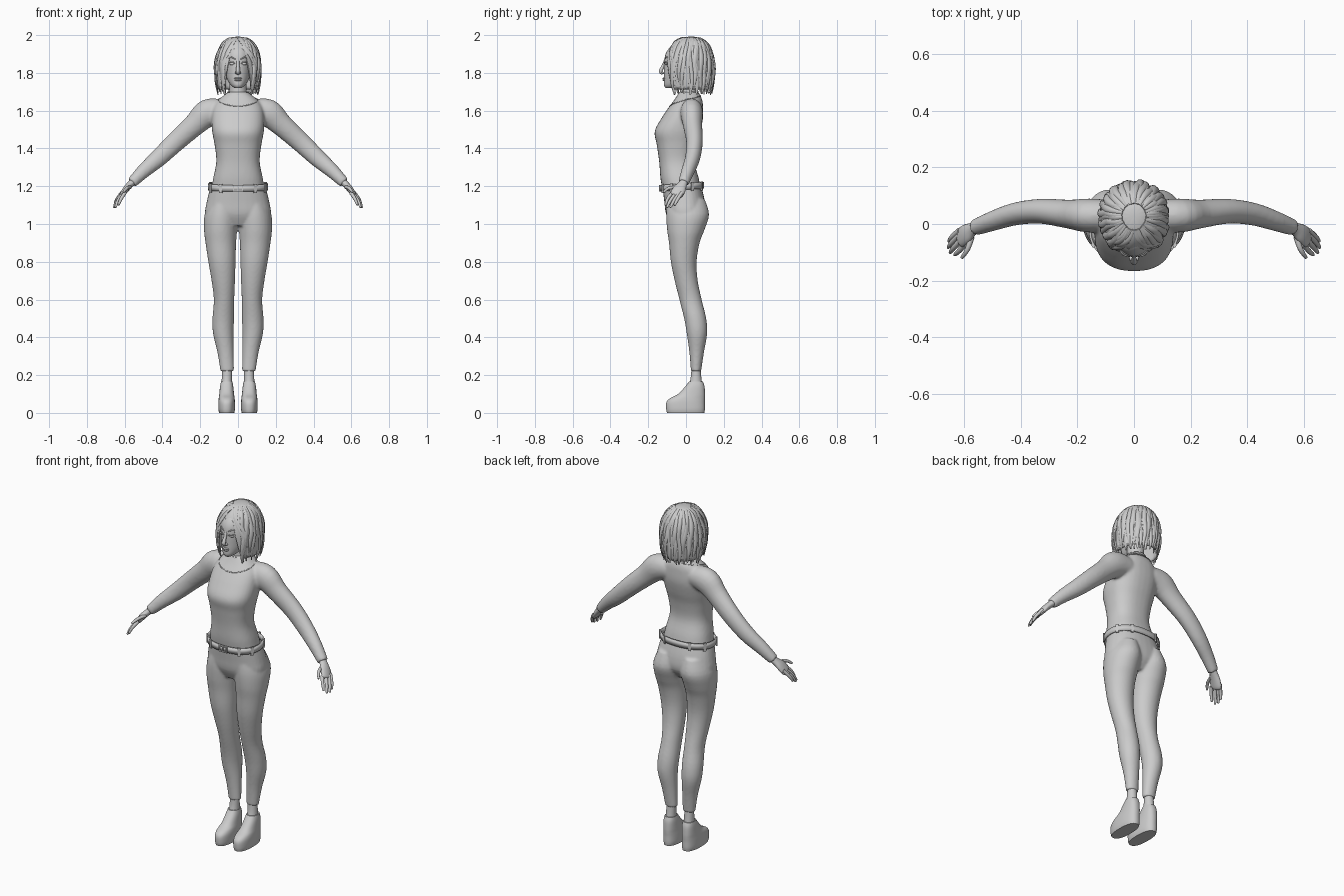
import bpy, bmesh, math, random
from mathutils import Vector, Matrix

random.seed(4)
if "Cube" in bpy.data.objects:
    bpy.data.objects.remove(bpy.data.objects["Cube"])

clay = bpy.data.materials.new("clay_grey")
clay.use_nodes = True
GREY = (0.6, 0.6, 0.6, 1)
clay.diffuse_color = GREY
clay.node_tree.nodes["Principled BSDF"].inputs["Base Color"].default_value = GREY


def finish(bm, name, angle=50):
    """Turn a bmesh into a smooth shaded object."""
    bmesh.ops.recalc_face_normals(bm, faces=bm.faces)
    mesh = bpy.data.meshes.new(name)
    bm.to_mesh(mesh)
    bm.free()
    obj = bpy.data.objects.new(name, mesh)
    bpy.context.scene.collection.objects.link(obj)
    mesh.materials.append(clay)
    bpy.ops.object.select_all(action='DESELECT')
    obj.select_set(True)
    bpy.context.view_layer.objects.active = obj
    bpy.ops.object.shade_smooth_by_angle(angle=math.radians(angle))
    return obj


def fuse(obj, voxel, repeat):
    """Blend overlapping volumes into one skin."""
    mod = obj.modifiers.new("fuse", 'REMESH')
    mod.mode, mod.voxel_size, mod.use_smooth_shade = 'VOXEL', voxel, True
    mod = obj.modifiers.new("soften", 'SMOOTH')
    mod.factor, mod.iterations = 0.5, repeat


def spline(points, steps):
    """Catmull-Rom interpolation of equal-length tuples."""
    pts = [Vector(p) for p in points]
    pts = [pts[0]] + pts + [pts[-1]]
    out = []
    for a, b, c, d in zip(pts, pts[1:], pts[2:], pts[3:]):
        for i in range(steps):
            t = i / steps
            out.append(0.5 * (2 * b + (c - a) * t + (2 * a - 5 * b + 4 * c - d) * t ** 2
                              + (3 * b - a - 3 * c + d) * t ** 3))
    return out + [pts[-1]]


def oval(angle, power):
    c, s = math.cos(angle), math.sin(angle)
    return (math.copysign(abs(c) ** (2 / power), c), math.copysign(abs(s) ** (2 / power), s))


def skin(bm, rings):
    """Bridge rings of points and cap both ends."""
    loops = [[bm.verts.new(p) for p in ring] for ring in rings]
    n = len(loops[0])
    for lo, hi in zip(loops, loops[1:]):
        for i in range(n):
            bm.faces.new((lo[i], lo[(i + 1) % n], hi[(i + 1) % n], hi[i]))
    bm.faces.new(loops[0])
    bm.faces.new(loops[-1])


def column(bm, sections, power=2.0, steps=4, sides=32):
    """Upright loft; sections are (z, half width, front y, back y, centre x)."""
    rings = []
    for z, w, front, back, x in spline(sections, steps):
        ring = []
        for i in range(sides):
            c, s = oval(math.tau * i / sides, power)
            ring.append((x + c * w, (front + back) / 2 + s * (back - front) / 2, z))
        rings.append(ring)
    skin(bm, rings)


def limb(bm, sections, ref=(0, 1, 0), steps=4, sides=16):
    """Tube along a path; sections are (x, y, z, radius across, radius along ref)."""
    path = spline(sections, steps)
    centres = [Vector(p[:3]) for p in path]
    rings = []
    for i, p in enumerate(path):
        t = (centres[min(i + 1, len(path) - 1)] - centres[max(i - 1, 0)]).normalized()
        u = Vector(ref)
        u = (u - t * u.dot(t)).normalized()
        v = t.cross(u)
        rings.append([centres[i] + v * p[3] * math.cos(math.tau * k / sides)
                      + u * p[4] * math.sin(math.tau * k / sides) for k in range(sides)])
    skin(bm, rings)


def mirrored(sections, side):
    return [(side * s[0], *s[1:]) for s in sections]


def blob(bm, loc, size):
    bmesh.ops.create_uvsphere(bm, u_segments=16, v_segments=10, radius=1,
                              matrix=Matrix.Translation(loc) @ Matrix.Diagonal((*size, 1)))


def box(bm, loc, size, turn=0):
    bmesh.ops.create_cube(bm, size=1, matrix=Matrix.Translation(loc)
                          @ Matrix.Rotation(turn, 4, 'Z') @ Matrix.Diagonal((*size, 1)))


def band(name, y, rx, ry, z, height, tilt, thick, power=2.0, wrap=None):
    """Thin strip around the body, rising by tilt toward the back."""
    bm = bmesh.new()
    rows = []
    for h in (-height / 2, height / 2):
        row = []
        for i in range(72):
            c, s = oval(math.tau * i / 72, power)
            row.append(bm.verts.new((c * rx, y + s * ry, z + h + tilt * s)))
        rows.append(row)
    for i in range(72):
        j = (i + 1) % 72
        bm.faces.new((rows[0][i], rows[0][j], rows[1][j], rows[1][i]))
    obj = finish(bm, name)
    if wrap:
        mod = obj.modifiers.new("wrap", 'SHRINKWRAP')
        mod.target, mod.offset = wrap, 0.001
    mod = obj.modifiers.new("thickness", 'SOLIDIFY')
    mod.thickness, mod.offset = thick, 1
    return obj


# Long sleeved top: torso and both arms
TORSO = [(1.17, .142, -.122, .08, 0), (1.24, .132, -.135, .068, 0), (1.33, .115, -.142, .045, 0),
         (1.42, .124, -.155, .055, 0), (1.49, .137, -.166, .075, 0), (1.56, .14, -.13, .09, 0),
         (1.62, .13, -.09, .09, 0), (1.66, .1, -.06, .085, 0), (1.7, .05, -.035, .065, 0)]
ARM = [(.08, .03, 1.6, .06, .055), (.16, .03, 1.587, .074, .06), (.23, .035, 1.525, .06, .051),
       (.33, .045, 1.435, .053, .044), (.42, .035, 1.35, .047, .04), (.5, .01, 1.28, .038, .035),
       (.562, -.013, 1.218, .029, .029)]
bm = bmesh.new()
column(bm, TORSO, 2.4)
for side in (1, -1):
    limb(bm, mirrored(ARM, side), sides=24)
top = finish(bm, "top")
fuse(top, .008, 5)

# Trousers: hips and both legs
HIPS = [(1.2, .145, -.125, .08, 0), (1.12, .165, -.115, .1, 0), (1.05, .174, -.105, .1, 0),
        (.99, .14, -.075, .06, 0)]
LEG = [(1.13, .065, -.1, .1, .08), (1.05, .09, -.105, .122, .087), (.97, .088, -.1, .098, .092),
       (.9, .081, -.09, .072, .091), (.8, .072, -.08, .056, .085), (.7, .062, -.06, .062, .078),
       (.6, .054, -.035, .083, .074), (.5, .057, -.01, .107, .078), (.42, .054, .004, .112, .078),
       (.32, .043, .018, .095, .066), (.22, .036, .026, .08, .057)]
bm = bmesh.new()
column(bm, HIPS, 2.3)
for side in (1, -1):
    column(bm, [(*s[:4], side * s[4]) for s in LEG])
fuse(finish(bm, "trousers"), .007, 4)

# Belt with loops and a buckle, plus collar and choker
band("belt", -.021, .151, .109, 1.197, .034, .008, .008, 2.3)
bm = bmesh.new()
for deg in (25, 62, 118, 155, 205, 238, 302, 335):
    c, s = oval(math.radians(deg), 2.3)
    box(bm, (c * .159, -.021 + s * .117, 1.195 + s * .008), (.007, .016, .048),
        math.atan2(s / .117, c / .159))
finish(bm, "belt_loops", 30)
bm = bmesh.new()
for z in (1.174, 1.204):
    box(bm, (0, -.139, z), (.054, .01, .006))
for x in (-.024, .024, 0):
    box(bm, (x, -.139, 1.189), (.006, .01, .03))
finish(bm, "buckle", 30)
band("neckline", 0, .1, .085, 1.652, .006, .03, .003, wrap=top)
band("choker", .012, .053, .051, 1.692, .014, .006, .004)

# Hands
FINGERS = [((.598, -.072, 1.165), (.618, -.096, 1.135), (.632, -.108, 1.103)),
           ((.61, -.056, 1.16), (.636, -.084, 1.122), (.648, -.1, 1.09)),
           ((.616, -.038, 1.16), (.643, -.066, 1.12), (.655, -.082, 1.09)),
           ((.616, -.022, 1.165), (.642, -.046, 1.128), (.653, -.06, 1.1)),
           ((.572, -.045, 1.195), (.588, -.09, 1.19), (.606, -.117, 1.17))]
PALM = [(.545, -.006, 1.236, .02, .022), (.57, -.018, 1.21, .018, .024),
        (.592, -.034, 1.186, .017, .034), (.614, -.05, 1.155, .013, .034), (.62, -.055, 1.147, .006, .02)]
for side, label in ((1, "left"), (-1, "right")):
    bm = bmesh.new()
    limb(bm, mirrored(PALM, side))
    for base, mid, tip in FINGERS:
        end = Vector(tip) + (Vector(tip) - Vector(mid)) * .1
        path = [(*base, .01, .01), (*mid, .009, .009), (*tip, .006, .006), (*end, .002, .002)]
        limb(bm, mirrored(path, side), ref=(1, 0, .3), sides=10)
    finish(bm, label + "_hand")

    # Platform shoes and ankles
    SHOE = [(0, .04, -.1, .097), (.02, .044, -.105, .1), (.055, .044, -.104, .1), (.077, .042, -.085, .101),
            (.1, .039, -.042, .101), (.14, .035, -.004, .098), (.165, .03, .015, .09)]
    bm = bmesh.new()
    column(bm, [(*s, side * .06) for s in SHOE], 2.4)
    finish(bm, label + "_shoe")
    bm = bmesh.new()
    column(bm, [(.13, .03, .01, .09, side * .06), (.18, .027, .024, .082, side * .059),
                (.25, .026, .03, .076, side * .057)])
    finish(bm, label + "_ankle")

# Neck and head
bm = bmesh.new()
column(bm, [(1.64, .058, -.045, .07, 0), (1.7, .046, -.033, .06, 0), (1.8, .046, -.035, .06, 0)])
column(bm, [(1.72, .018, -.108, -.06, 0), (1.735, .038, -.117, -.01, 0), (1.765, .057, -.117, .04, 0),
            (1.8, .068, -.117, .08, 0), (1.85, .075, -.116, .1, 0), (1.9, .077, -.108, .11, 0),
            (1.94, .065, -.08, .1, 0), (1.97, .03, -.03, .06, 0)])
finish(bm, "head", 80)

# Face: nose, lips, eyes and brows
bm = bmesh.new()
limb(bm, [(0, -.11, 1.868, .007, .006), (0, -.12, 1.84, .008, .008), (0, -.134, 1.809, .012, .01),
          (0, -.122, 1.796, .008, .008)])
blob(bm, (0, -.116, 1.771), (.021, .009, .005))
blob(bm, (0, -.115, 1.762), (.018, .009, .006))
for side in (1, -1):
    blob(bm, (side * .031, -.104, 1.848), (.015, .008, .007))
    blob(bm, (side * .01, -.122, 1.8), (.007, .009, .006))
    lid = [(.014, -.113, 1.848, .002, .003), (.03, -.112, 1.858, .003, .003), (.049, -.096, 1.854, .001, .002)]
    brow = [(.014, -.112, 1.872, .002, .003), (.034, -.105, 1.882, .004, .003), (.056, -.085, 1.876, .001, .002)]
    for path in (lid, brow):
        limb(bm, mirrored(path, side), sides=8)
finish(bm, "face_features")


def hair_point(a, t, grow=1.0):
    """Point on the hair volume; a = 0 faces the front, t runs crown to tips."""
    if t < .7:
        p = t / .7 * math.pi / 2
        r, z = math.sin(p) ** .8, 1.82 + .172 * math.cos(p)
    else:
        k = (t - .7) / .3
        r, z = 1 - .1 * k * k, 1.82 - .115 * k
    depth = .145 if math.cos(a) > 0 else .12
    return Vector((math.sin(a) * r * .12 * grow, .03 - math.cos(a) * r * depth * grow, z))


# Hair: cap that opens around the face
bm = bmesh.new()
rows = []
for j in range(19):
    row = []
    for i in range(80):
        a = math.tau * i / 80 - math.pi
        limit = .4 + .58 * min(1, max(0, (abs(a) - .3) / .4))
        wave = 1 + .012 * math.sin(13 * a + j * .2)
        row.append(bm.verts.new(hair_point(a, max(.01, j / 18) * limit, wave)))
    rows.append(row)
for lo, hi in zip(rows, rows[1:]):
    for i in range(80):
        bm.faces.new((lo[i], lo[(i + 1) % 80], hi[(i + 1) % 80], hi[i]))
bm.faces.new(rows[0])
cap = finish(bm, "hair_cap", 80)
cap.modifiers.new("thickness", 'SOLIDIFY').thickness = .008

# Hair: wavy tapered locks swept away from a centre parting
bm = bmesh.new()
COUNT = 56
for i in range(COUNT):
    start = math.tau * (i + .5) / COUNT - math.pi
    side = math.copysign(1, start)
    stop = side * max(abs(start) + random.uniform(-.08, .08), .72 + random.uniform(0, .12))
    reach, phase = random.uniform(.94, 1.06), random.uniform(0, math.tau)
    path = []
    for k in range(8):
        t = .12 + (reach - .12) * k / 7
        sweep = min(1, k / 4)
        a = start + (stop - start) * sweep + .045 * math.sin(phase + k * 1.3)
        p = hair_point(a, t, 1.0 + .03 * math.sin(phase + k))
        width = .013 * math.sin(math.pi * (k + .9) / 8.2) ** .6
        path.append((*p, width, width * .5))
    limb(bm, path, ref=(math.sin(stop), -math.cos(stop), 1), steps=3, sides=8)
finish(bm, "hair_locks", 60)
